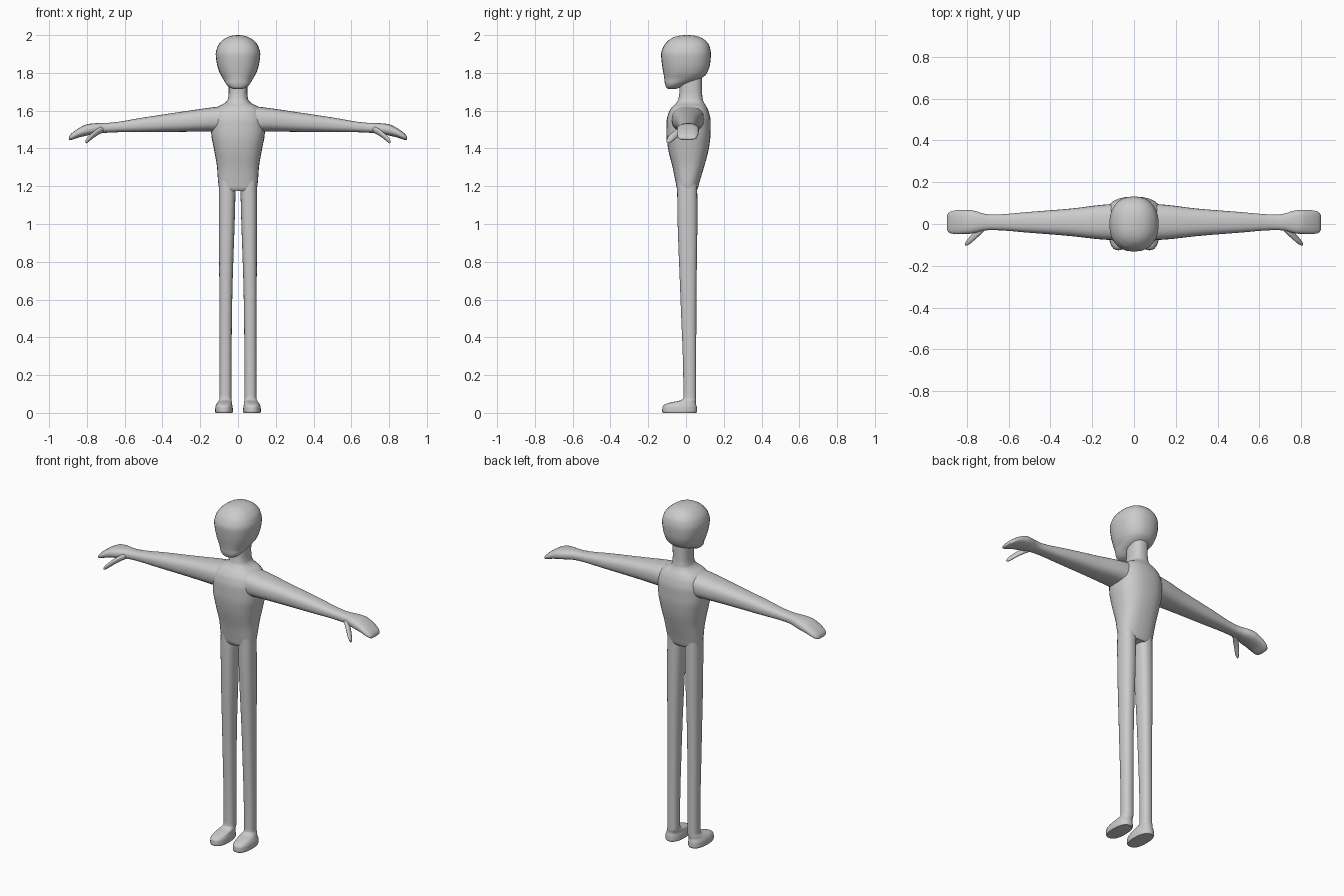
import bpy, bmesh, math
from mathutils import Vector

grey = bpy.data.materials.new("plain grey")
grey.diffuse_color = (0.6, 0.6, 0.6, 1)


def smooth_stations(rows, steps):
    """Monotone cubic interpolation between cross-section stations."""
    t = [0.0]
    for a, b in zip(rows, rows[1:]):
        t.append(t[-1] + (Vector(a[:3]) - Vector(b[:3])).length)
    cols = []
    for v in zip(*rows):
        d = [(v[i + 1] - v[i]) / (t[i + 1] - t[i]) for i in range(len(v) - 1)]
        m = [d[0]] + [2 * p * q / (p + q) if p * q > 0 else 0
                      for p, q in zip(d, d[1:])] + [d[-1]]
        out = []
        for i in range(len(d)):
            h = t[i + 1] - t[i]
            for k in range(steps):
                s = k / steps
                out.append((2*s**3 - 3*s**2 + 1) * v[i] + (s**3 - 2*s**2 + s) * h * m[i]
                           + (3*s**2 - 2*s**3) * v[i + 1] + (s**3 - s**2) * h * m[i + 1])
        cols.append(out + [v[-1]])
    return list(zip(*cols))


def loft(name, rows, u, v, power=2.3, sides=28, steps=4, mirror=False):
    """Skin superellipse rings; each row is x, y, z, half width, half depth."""
    u, v = Vector(u), Vector(v)
    bm = bmesh.new()
    rings = []
    for x, y, z, hu, hv in smooth_stations(rows, steps):
        ring = []
        for i in range(sides):
            a = 2 * math.pi * i / sides
            c, s = math.cos(a), math.sin(a)
            pu = math.copysign(abs(c) ** (2 / power), c) * hu
            pv = math.copysign(abs(s) ** (2 / power), s) * hv
            ring.append(bm.verts.new(Vector((x, y, z)) + u * pu + v * pv))
        rings.append(ring)
    for a, b in zip(rings, rings[1:]):
        for i in range(sides):
            j = (i + 1) % sides
            bm.faces.new((a[i], a[j], b[j], b[i]))
    bm.faces.new(rings[0][::-1])
    bm.faces.new(rings[-1])
    bmesh.ops.recalc_face_normals(bm, faces=bm.faces)
    mesh = bpy.data.meshes.new(name)
    bm.to_mesh(mesh)
    bm.free()
    mesh.materials.append(grey)
    ob = bpy.data.objects.new(name, mesh)
    bpy.context.collection.objects.link(ob)
    if mirror:
        ob.modifiers.new("mirror", 'MIRROR')
    bpy.ops.object.select_all(action='DESELECT')
    ob.select_set(True)
    bpy.context.view_layer.objects.active = ob
    bpy.ops.object.shade_smooth_by_angle(angle=math.radians(50))
    return ob


X, Y, Z = (1, 0, 0), (0, 1, 0), (0, 0, 1)

# Egg-shaped head with the chin pushed forward
loft("head", [
    (0, -.075, 1.714, .02, .018), (0, -.068, 1.722, .042, .036),
    (0, -.055, 1.74, .062, .056), (0, -.018, 1.77, .08, .097),
    (0, -.004, 1.80, .097, .116), (0, 0, 1.85, .112, .128),
    (0, 0, 1.90, .118, .132), (0, .003, 1.94, .108, .122),
    (0, .005, 1.97, .085, .1), (0, .005, 1.988, .058, .072),
    (0, .005, 1.997, .03, .04), (0, .005, 2.0, .008, .01)], X, Y)

# Torso running up through the shoulders into the neck
loft("torso_and_neck", [
    (0, .007, 1.175, .085, .048), (0, .007, 1.19, .1, .056),
    (0, .008, 1.22, .105, .063), (0, .012, 1.30, .111, .083),
    (0, .013, 1.40, .128, .108), (0, .013, 1.48, .142, .117),
    (0, .014, 1.54, .143, .117), (0, .015, 1.59, .132, .107),
    (0, .018, 1.62, .108, .091), (0, .022, 1.64, .07, .075),
    (0, .024, 1.66, .054, .065), (0, .025, 1.70, .049, .06),
    (0, .025, 1.78, .05, .06)], X, Y, power=2.5)

# Legs with feet
loft("legs_and_feet", [
    (.074, -.034, 0, .044, .088), (.074, -.034, .008, .047, .092),
    (.074, -.034, .03, .046, .091), (.073, -.03, .044, .042, .084),
    (.07, -.012, .056, .038, .065), (.068, .012, .066, .034, .042),
    (.066, .02, .08, .031, .034), (.066, .02, .15, .031, .034),
    (.0645, .013, .6, .034, .042), (.058, .007, 1.1, .043, .053),
    (.056, .006, 1.25, .044, .053)], X, Y, power=2.4, mirror=True)

# Arms ending in mitten hands
loft("arms_and_hands", [
    (.05, .01, 1.556, .088, .072), (.14, .009, 1.553, .084, .064),
    (.3, .008, 1.541, .066, .053), (.5, .008, 1.525, .05, .039),
    (.68, .008, 1.51, .037, .026), (.72, .009, 1.508, .041, .027),
    (.76, .01, 1.504, .052, .029), (.80, .01, 1.498, .058, .03),
    (.84, .009, 1.484, .058, .025), (.875, .008, 1.466, .053, .019),
    (.89, .007, 1.457, .044, .013), (.895, .007, 1.453, .034, .006)],
    Y, Z, power=2.5, mirror=True)

# Thumbs angled forward and down
loft("thumbs", [
    (.71, -.005, 1.505, .022, .018), (.74, -.035, 1.49, .021, .018),
    (.765, -.058, 1.472, .02, .017), (.785, -.077, 1.455, .018, .016),
    (.80, -.09, 1.441, .013, .013), (.808, -.097, 1.434, .006, .006)],
    Y, Z, power=2.1, sides=16, mirror=True)
